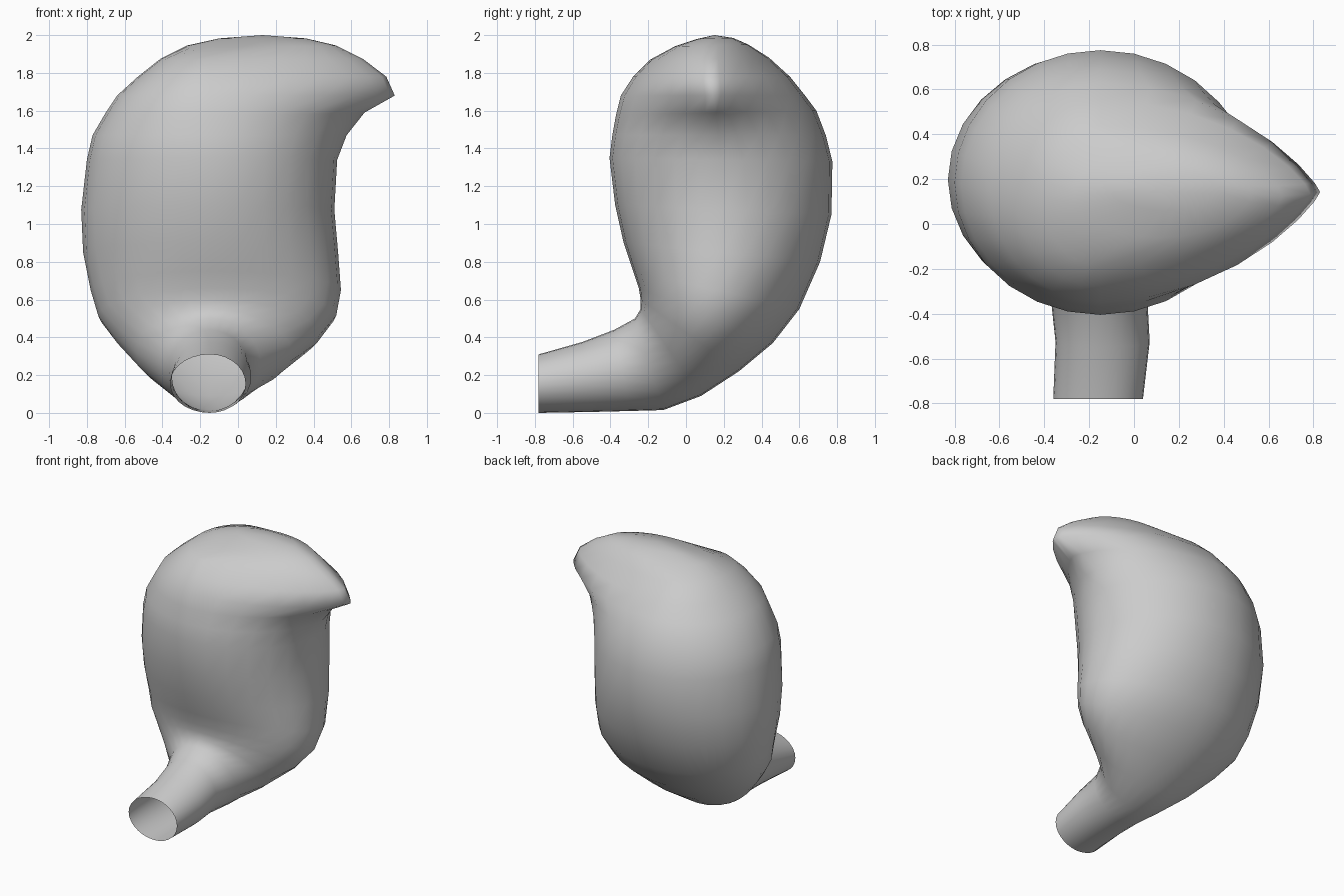
import bpy, bmesh, math

if "Cube" in bpy.data.objects:
    bpy.data.objects.remove(bpy.data.objects["Cube"])

SIDES = 28
CX = -0.15  # x of the front and back ridge lines

# Ring stations from the open neck to the crown:
# front/upper y,z  back/lower y,z  left x, right x, point sharpness
RINGS = [
    (-.78, .31, -.78, .00, -.36, .04, 1),
    (-.55, .375, -.50, .005, -.35, .07, 1),
    (-.38, .44, -.30, .01, -.37, .06, 1),
    (-.27, .50, -.12, .015, -.42, .12, 1),
    (-.24, .55, .08, .09, -.54, .28, 1),
    (-.24, .60, .28, .22, -.65, .43, 1),
    (-.25, .66, .46, .37, -.74, .52, 1),
    (-.28, .75, .60, .55, -.78, .545, 1),
    (-.33, .90, .71, .80, -.82, .53, 1),
    (-.375, 1.10, .77, 1.05, -.83, .51, 1),
    (-.405, 1.35, .775, 1.33, -.80, .525, 1.05),
    (-.39, 1.47, .74, 1.47, -.77, .575, 1.2),
    (-.37, 1.58, .69, 1.60, -.70, .67, 1.45),
    (-.345, 1.68, .63, 1.68, -.64, .83, 1.65),
    (-.28, 1.78, .55, 1.78, -.53, .785, 1.5),
    (-.19, 1.87, .44, 1.88, -.41, .66, 1.3),
    (-.06, 1.94, .33, 1.95, -.27, .52, 1.15),
    (.06, 1.98, .25, 1.985, -.10, .36, 1),
]


def ring_points(ay, az, by, bz, xl, xr, k):
    """Egg-shaped ring; the right half is drawn out to a point when k > 1."""
    cx = max(CX, (xl + xr) / 2) if xl > -.3 else CX
    pts = []
    for i in range(SIDES):
        t = 2 * math.pi * i / SIDES
        c, s = math.cos(t), math.sin(t)
        x = cx + c * ((xr - cx) if c > 0 else (cx - xl))
        w = math.copysign(abs(s) ** (k if c > 0 else 1), s)
        pts.append((x, (ay + by) / 2 + w * (by - ay) / 2,
                    (az + bz) / 2 + w * (bz - az) / 2))
    return pts


# Curved pouch with beak and open neck, lofted as one surface
bm = bmesh.new()
loops = [[bm.verts.new(p) for p in ring_points(*r)] for r in RINGS]
for a, b in zip(loops, loops[1:]):
    for i in range(SIDES):
        j = (i + 1) % SIDES
        bm.faces.new((a[i], a[j], b[j], b[i]))

# Rounded crown
top = bm.verts.new((.13, .15, 2.0))
last = loops[-1]
for i in range(SIDES):
    bm.faces.new((last[i], last[(i + 1) % SIDES], top))

for f in bm.faces:
    f.smooth = True
bmesh.ops.recalc_face_normals(bm, faces=bm.faces)
mesh = bpy.data.meshes.new("pouch_body")
bm.to_mesh(mesh)
bm.free()
body = bpy.data.objects.new("pouch_body", mesh)
bpy.context.collection.objects.link(body)
